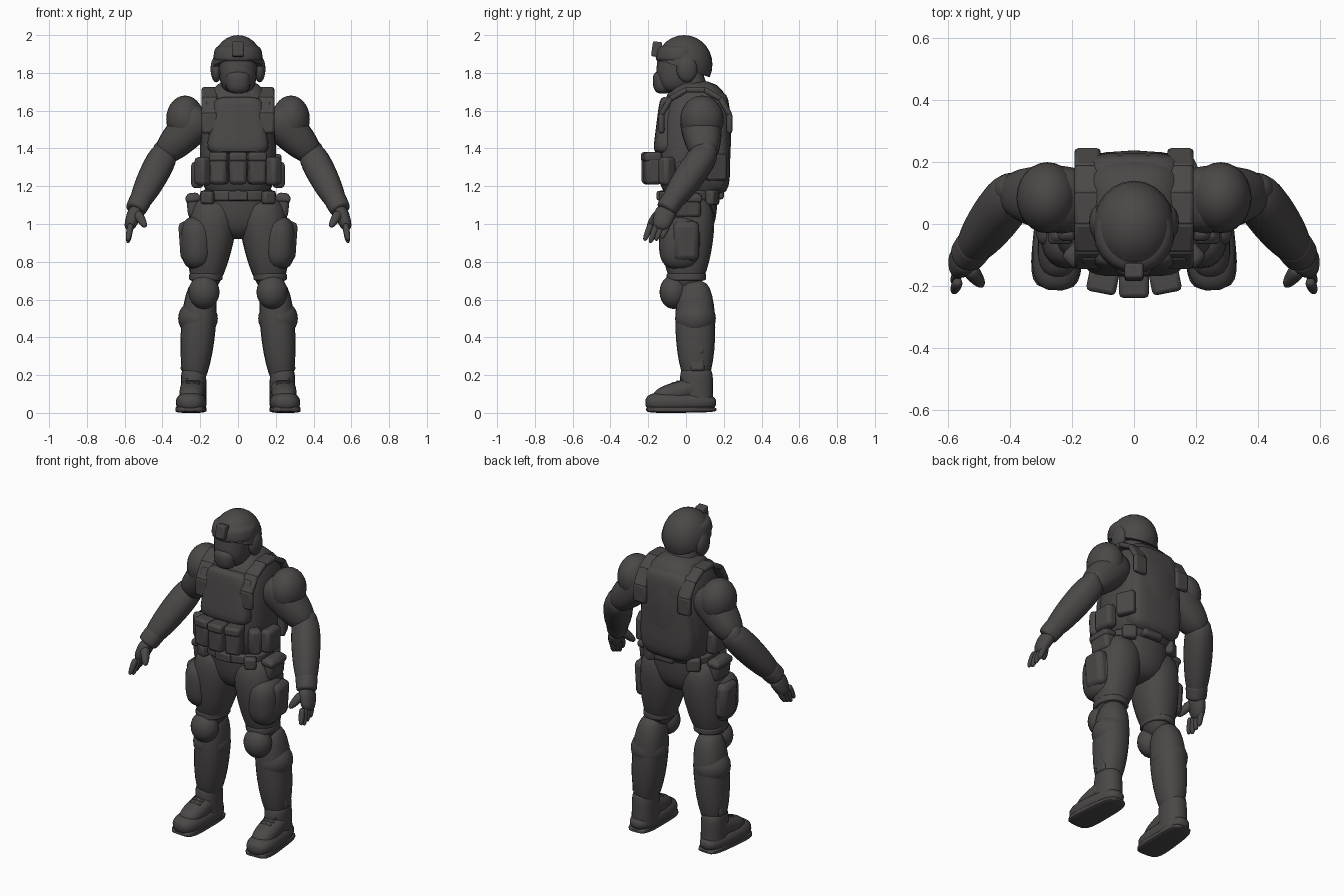
import bpy, bmesh, math
from mathutils import Vector, Euler

if "Cube" in bpy.data.objects:
    bpy.data.objects.remove(bpy.data.objects["Cube"], do_unlink=True)

fabric = bpy.data.materials.new("dark_warm_grey")
fabric.use_nodes = True
colour = (.07, .064, .063, 1)
fabric.diffuse_color = colour
fabric.node_tree.nodes["Principled BSDF"].inputs["Base Color"].default_value = colour


def add_object(name, bm, side, bevel):
    """Turn a bmesh into a shaded object, mirrored when side is negative."""
    for vert in bm.verts:
        vert.co.x *= side
    bmesh.ops.recalc_face_normals(bm, faces=bm.faces)
    mesh = bpy.data.meshes.new(name)
    bm.to_mesh(mesh)
    bm.free()
    mesh.materials.append(fabric)
    part = bpy.data.objects.new(name, mesh)
    bpy.context.collection.objects.link(part)
    if bevel:
        modifier = part.modifiers.new("rounded_edges", "BEVEL")
        modifier.width, modifier.segments = bevel, 2
    bpy.ops.object.select_all(action="DESELECT")
    part.select_set(True)
    bpy.context.view_layer.objects.active = part
    bpy.ops.object.shade_smooth_by_angle(angle=math.radians(40))


def finish(name, bm, pair, bevel=0):
    """Add one central part, or a left and a right one."""
    if pair:
        add_object("left_" + name, bm.copy(), 1, bevel)
        add_object("right_" + name, bm, -1, bevel)
    else:
        add_object(name, bm, 1, bevel)


def signed_power(value, exponent):
    return math.copysign(abs(value) ** exponent, value)


def limb(name, start, end, start_radius, end_radius, swell=0, depth=1, blunt=3, square=2.3, pair=False):
    """Tapered, swelling body with rounded ends; higher blunt and square make it boxier."""
    start, end = Vector(start), Vector(end)
    axis = (end - start).normalized()
    helper = Vector((0, 0, 1)) if abs(axis.y) > .7 else Vector((0, 1, 0))
    across = helper.cross(axis).normalized()
    forward = axis.cross(across)
    bm = bmesh.new()
    steps, sides = 14, 20
    rings = []
    for step in range(steps):
        t = (1 - math.cos(math.pi * (step + .5) / steps)) / 2
        rounding = (1 - abs(2 * t - 1) ** blunt) ** (1 / blunt)
        radius = rounding * (start_radius + (end_radius - start_radius) * t + swell * math.sin(math.pi * t))
        ring = []
        for k in range(sides):
            angle = math.tau * k / sides
            u = signed_power(math.cos(angle), 2 / square) * radius
            v = signed_power(math.sin(angle), 2 / square) * radius * depth
            ring.append(bm.verts.new(start.lerp(end, t) + across * u + forward * v))
        rings.append(ring)
    for lower, upper in zip(rings, rings[1:]):
        for k in range(sides):
            after = (k + 1) % sides
            bm.faces.new((lower[k], lower[after], upper[after], upper[k]))
    bm.faces.new(rings[0])
    bm.faces.new(rings[-1])
    finish(name, bm, pair)


def box(name, centre, size, tilt=0, lean=0, turn=0, taper=1, bevel=.014, pair=False):
    """Bevelled block turned in degrees about x, y and z; taper scales the width of its top."""
    bm = bmesh.new()
    bmesh.ops.create_cube(bm, size=1)
    rotation = Euler([math.radians(angle) for angle in (tilt, lean, turn)]).to_matrix()
    for vert in bm.verts:
        if vert.co.z > 0:
            vert.co.x *= taper
        scaled = Vector([a * b for a, b in zip(vert.co, size)])
        vert.co = rotation @ scaled + Vector(centre)
    finish(name, bm, pair, bevel)


def ball(name, centre, radii, cut_point=None, cut_normal=None, pair=False):
    """Ellipsoid, optionally sliced off and closed on the normal side of a plane."""
    bm = bmesh.new()
    bmesh.ops.create_uvsphere(bm, u_segments=24, v_segments=14, radius=1)
    for vert in bm.verts:
        vert.co = Vector([c + r * p for c, r, p in zip(centre, radii, vert.co)])
    if cut_point:
        cut = bmesh.ops.bisect_plane(bm, geom=bm.verts[:] + bm.edges[:] + bm.faces[:],
                                     plane_co=cut_point, plane_no=cut_normal, clear_outer=True)
        rim = [item for item in cut["geom_cut"] if isinstance(item, bmesh.types.BMEdge)]
        bmesh.ops.holes_fill(bm, edges=rim)
    finish(name, bm, pair)


# Joints on the left side, shared by the limbs and the gear strapped to them
shoulder, elbow, wrist = Vector((.17, .07, 1.6)), Vector((.39, .1, 1.37)), Vector((.545, -.11, 1.07))
knuckles = Vector((.58, -.14, .97))
hip, knee, ankle = Vector((.12, .01, 1.14)), Vector((.18, 0, .64)), Vector((.235, .055, .14))

# Head and helmet
limb("masked_head", (0, -.06, 1.69), (0, -.03, 1.97), .1, .1, depth=1.1)
limb("mask_muzzle", (0, -.12, 1.69), (0, -.12, 1.81), .06, .07, depth=.85)
ball("helmet_shell", (0, -.01, 1.845), (.134, .15, .155), cut_point=(0, -.15, 1.87), cut_normal=(0, -.34, -1))
limb("helmet_rim", (0, -.03, 1.85), (0, -.03, 1.95), .136, .12, square=2, blunt=4)
box("helmet_mount", (0, -.155, 1.925), (.06, .05, .08), tilt=-8, bevel=.008)
ball("ear_cup", (.115, .005, 1.82), (.03, .055, .07), pair=True)
limb("neck", (0, .04, 1.6), (0, 0, 1.82), .11, .08, blunt=6)
limb("neck_scarf", (0, .03, 1.64), (0, 0, 1.74), .14, .11)

# Torso and vest
limb("torso_vest", (0, .03, 1.1), (0, .065, 1.76), .21, .19, depth=.95, square=3)
limb("back_plate", (0, .14, 1.16), (0, .15, 1.7), .19, .165, depth=.5, square=3.5, blunt=5)
limb("chest_plate", (0, -.1, 1.37), (0, -.08, 1.67), .17, .13, depth=.45, square=4, blunt=7)
box("belt_back_pouch", (.02, .17, 1.16), (.13, .06, .06))
box("back_side_pouch", (.19, .16, 1.3), (.05, .11, .14), turn=25)
for x in (-.1, 0, .1):
    y, turn = abs(x) * .15 - .19, x * 110
    box("magazine_pouch", (x, y, 1.295), (.095, .09, .17), turn=turn, taper=.95, bevel=.02)
    box("magazine_flap", (x, y - .004, 1.355), (.097, .09, .05), turn=turn)

# Each shoulder strap is an arch of overlapping webbing segments
for k in range(7):
    angle = math.pi * k / 6
    y, z = .05 + .18 * math.cos(angle), 1.535 + .175 * math.sin(angle)
    box("shoulder_strap", (.15, y, z), (.085, .03, .11), tilt=math.degrees(angle), bevel=.012, pair=True)
box("strap_buckle", (.135, -.11, 1.62), (.07, .03, .05), tilt=-25, bevel=.008, pair=True)
box("waist_pouch_front", (.185, -.1, 1.28), (.07, .08, .15), turn=45, bevel=.02, pair=True)
box("waist_pouch_side", (.215, .01, 1.26), (.065, .13, .14), bevel=.02, pair=True)

# Hips and belt gear
limb("pelvis", (0, .02, .92), (0, .02, 1.25), .16, .2, depth=.8)
limb("belt", (0, .01, 1.12), (0, .01, 1.18), .2, .2, depth=.78, blunt=8)
box("belt_buckle", (0, -.14, 1.15), (.1, .03, .05), bevel=.008)
box("hip_pouch", (.235, .01, 1.1), (.07, .14, .13), lean=6, bevel=.02, pair=True)
box("hip_pouch_flap", (.238, .01, 1.135), (.08, .15, .04), lean=6, pair=True)
box("hip_pouch_front", (.16, -.11, 1.14), (.07, .05, .07), turn=30, pair=True)
box("hip_pouch_back", (.15, .14, 1.14), (.08, .05, .08), turn=-30, pair=True)

# Arms
limb("upper_arm", shoulder, elbow + (elbow - shoulder) * .1, .12, .075, depth=1.05, pair=True)
ball("deltoid", shoulder.lerp(elbow, .5) + Vector((0, 0, .07)), (.1, .115, .125), pair=True)
ball("elbow_pad", elbow + Vector((.01, .01, 0)), (.055, .055, .075), pair=True)
limb("forearm", elbow + (elbow - wrist) * .12, wrist, .078, .05, swell=.012, blunt=4, pair=True)
limb("glove_cuff", elbow.lerp(wrist, .78), wrist, .06, .055, blunt=6, pair=True)

# Hands
limb("palm", wrist.lerp(elbow, .05), knuckles, .042, .03, depth=1.5, pair=True)
for finger in range(4):
    base = knuckles + Vector((-.012, .03 * finger - .045, .03))
    length = .1 - .012 * abs(finger - 1)
    limb("finger", base, base + Vector((.015, -.035, -length)), .019, .013, pair=True)
limb("thumb", wrist + Vector((-.01, -.03, -.01)), (.49, -.2, .985), .03, .016, pair=True)

# Legs
limb("thigh", hip, knee, .13, .07, swell=.02, depth=1.12, blunt=4, pair=True)
limb("thigh_guard", (.215, -.03, 1.04), (.215, -.03, .76), .09, .085, depth=1.3, pair=True)
limb("lower_leg", knee + Vector((.01, .045, .06)), ankle, .08, .062, swell=.02, depth=1.15, blunt=4, pair=True)
middle, half = hip.lerp(knee, .84), Vector((0, 0, .02))
limb("leg_strap", middle - half, middle + half, .088, .088, depth=1.18, blunt=8, pair=True)
box("thigh_pouch", (.27, 0, .91), (.08, .14, .21), lean=4, bevel=.03, pair=True)
ball("knee_pad", knee + Vector((0, -.065, 0)), (.082, .075, .09), pair=True)
ball("calf_guard", (.212, .05, .5), (.105, .108, .1), pair=True)
for z in (.25, .34):
    box("shin_side_plate", (.285, .06, z), (.035, .075, .06), lean=-5, pair=True)

# Boots
limb("boot_shaft", ankle - Vector((0, 0, .13)), ankle + Vector((0, 0, .1)), .07, .066, depth=1.3, blunt=6, pair=True)
limb("boot_foot", (.235, .16, .055), (.255, -.215, .055), .07, .088, depth=.7, pair=True)
limb("boot_instep", (.236, .09, .15), (.25, -.17, .07), .068, .066, depth=.85, pair=True)
limb("boot_sole", (.235, .16, .018), (.255, -.21, .018), .07, .088, depth=.22, blunt=4, square=4, pair=True)
for k in range(3):
    box("boot_lace", (.24, -.02 - k * .025, .175 - k * .01), (.07, .014, .014), tilt=20, bevel=.004, pair=True)
